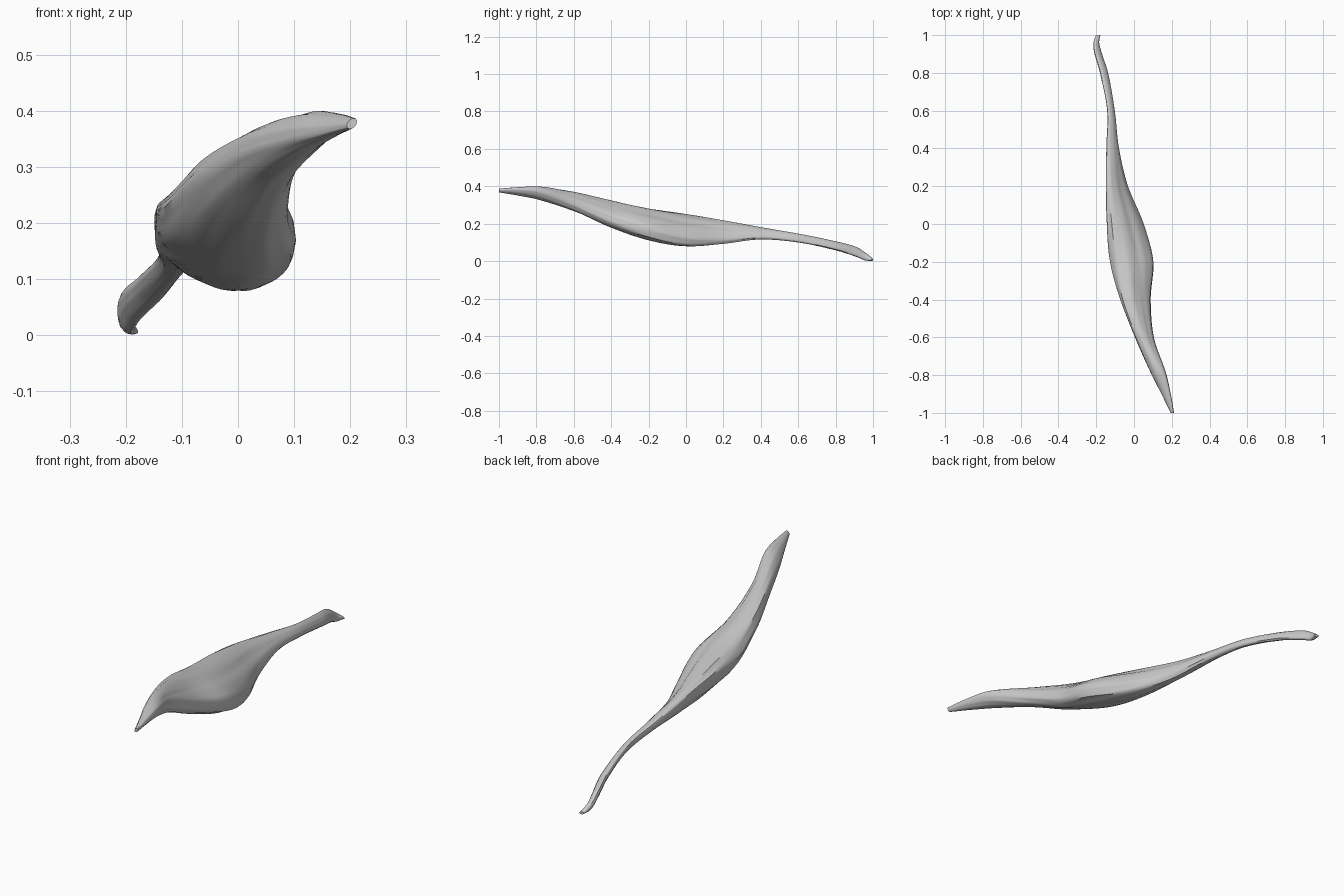
import bpy, bmesh, math

if "Cube" in bpy.data.objects:
    bpy.data.objects.remove(bpy.data.objects["Cube"])

# Cross-sections along the belly: y, x min, x max, z min, z max, tilt, dent
SECTIONS = [
    (-1.00, .194, .212, .368, .387, .4, .0),
    (-0.90, .145, .194, .351, .395, .4, .0),
    (-0.78, .085, .166, .326, .398, .25, .0),
    (-0.60, .006, .105, .268, .370, -.2, .1),
    (-0.40, -.072, .088, .180, .325, -.4, .15),
    (-0.20, -.124, .103, .112, .282, -.4, .15),
    (0.00, -.144, .050, .079, .251, -.58, .12),
    (0.20, -.149, -.032, .093, .218, -.68, .1),
    (0.40, -.147, -.080, .116, .181, -.6, .0),
    (0.60, -.142, -.102, .100, .147, -.5, .0),
    (0.80, -.180, -.137, .058, .106, -.5, .0),
    (0.91, -.211, -.172, .024, .076, -.5, .0),
    (0.96, -.214, -.184, .004, .045, -.4, .0),
    (1.00, -.202, -.178, .002, .014, -.3, .0),
]
SIDES, STEPS = 40, 8


def spline(p, q, r, s, t):
    # non-uniform cubic through q and r, parametrised by y
    h = r[0] - q[0]
    out = [q[0] + t * h]
    for i in range(1, len(q)):
        m0 = (r[i] - p[i]) / (r[0] - p[0]) * h
        m1 = (s[i] - q[i]) / (s[0] - q[0]) * h
        out.append((2*t**3 - 3*t*t + 1) * q[i] + (t**3 - 2*t*t + t) * m0
                   + (3*t*t - 2*t**3) * r[i] + (t**3 - t*t) * m1)
    return out


def ring(sec):
    y, x0, x1, z0, z1, tilt, dent = sec
    a, b, phi = (x1 - x0) / 2, (z1 - z0) / 2, math.asin(tilt)
    pts = []
    for k in range(SIDES):
        t = 2 * math.pi * k / SIDES
        x, z = a * math.cos(t), b * math.sin(t + phi)
        # hollow on the upper right face, plus fine lengthwise fibres
        up = max(0, math.cos(math.atan2(z, x) - math.pi / 3.5))
        f = 1 - dent * up ** 5
        f += .018 * math.sin(9 * t + 5 * y) + .012 * math.sin(14 * t - 9 * y)
        pts.append(((x0 + x1) / 2 + x * f, y, max(0, (z0 + z1) / 2 + z * f)))
    return pts


# Muscle belly with its tapering tendons, lofted as one skin
secs = []
n = len(SECTIONS)
for i in range(n - 1):
    four = [SECTIONS[min(max(j, 0), n - 1)] for j in (i - 1, i, i + 1, i + 2)]
    secs += [spline(*four, k / STEPS) for k in range(STEPS)]
secs.append(SECTIONS[-1])

bm = bmesh.new()
rings = [[bm.verts.new(c) for c in ring(s)] for s in secs]
for r0, r1 in zip(rings, rings[1:]):
    for k in range(SIDES):
        m = (k + 1) % SIDES
        bm.faces.new((r0[k], r0[m], r1[m], r1[k]))
bm.faces.new(rings[0])
bm.faces.new(rings[-1])
bmesh.ops.recalc_face_normals(bm, faces=bm.faces)
mesh = bpy.data.meshes.new("muscle_belly")
bm.to_mesh(mesh)
bm.free()
obj = bpy.data.objects.new("muscle_belly", mesh)
bpy.context.collection.objects.link(obj)
bpy.context.view_layer.objects.active = obj
obj.select_set(True)
bpy.ops.object.shade_smooth_by_angle(angle=math.radians(40))
